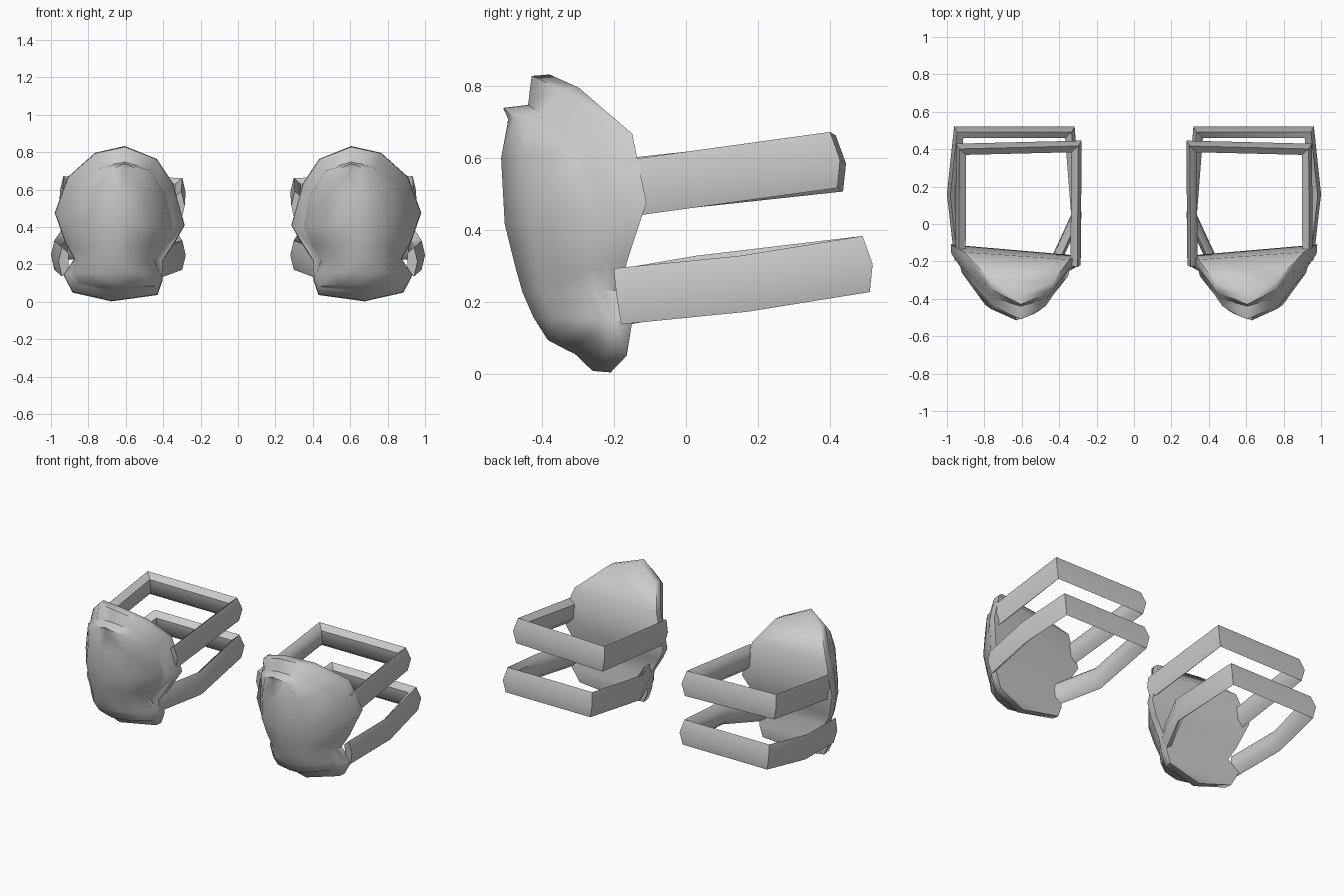
import bpy, bmesh, math
from mathutils import Vector

cube = bpy.data.objects.get("Cube")
if cube:
    bpy.data.objects.remove(cube, do_unlink=True)

grey = bpy.data.materials.new("plain grey")
grey.use_nodes = True
grey.diffuse_color = (0.6, 0.6, 0.6, 1)
grey.node_tree.nodes["Principled BSDF"].inputs["Base Color"].default_value = (0.6, 0.6, 0.6, 1)


def finish(name, bm, side, angle):
    """Mirror to the wanted side, fix normals and make the object."""
    for v in bm.verts:
        v.co.x *= -side
    bmesh.ops.recalc_face_normals(bm, faces=bm.faces)
    mesh = bpy.data.meshes.new(name)
    bm.to_mesh(mesh)
    bm.free()
    mesh.materials.append(grey)
    obj = bpy.data.objects.new(name, mesh)
    bpy.context.collection.objects.link(obj)
    bpy.ops.object.select_all(action='DESELECT')
    obj.select_set(True)
    bpy.context.view_layer.objects.active = obj
    bpy.ops.object.shade_smooth_by_angle(angle=math.radians(angle))


# Rim outline (x, y, z), top to bottom on the outer and inner sides of the knee
RIM_TOP, RIM_BOTTOM = (-.605, -.38, .833), (-.676, -.21, .003)
RIM_OUT = [(-.765, -.30, .797), (-.91, -.15, .668), (-.98, -.11, .476), (-.922, -.165, .31),
           (-.875, -.18, .23), (-.933, -.15, .144), (-.885, -.165, .05)]
RIM_IN = [(-.435, -.31, .765), (-.345, -.19, .63), (-.285, -.17, .41), (-.33, -.19, .33),
          (-.40, -.20, .22), (-.405, -.18, .11), (-.43, -.18, .037)]
# Groove between the rim and the domed plate
GR_TOP, GR_BOTTOM = (-.605, -.44, .748), (-.676, -.31, .055)
GR_OUT = [(-.74, -.40, .722), (-.87, -.28, .626), (-.928, -.23, .433), (-.895, -.24, .29),
          (-.865, -.25, .22), (-.89, -.24, .15), (-.855, -.25, .095)]
GR_IN = [(-.468, -.40, .71), (-.388, -.29, .583), (-.345, -.25, .40), (-.393, -.26, .294),
         (-.445, -.27, .22), (-.415, -.25, .15), (-.44, -.25, .075)]
RIDGE_Y = [-.495, -.515, -.505, -.475, -.455, -.425, -.385]  # depth of the plate's ridge
ROWS = len(RIDGE_Y)


def knee_pad(name, side):
    bm = bmesh.new()

    def ring(top, inner, bottom, outer, forward, shrink=1.0):
        pts = [top, *inner, bottom, *reversed(outer)]
        verts = []
        for x, y, z in pts:
            f = forward(z)
            verts.append(bm.verts.new((-.63 + (x + .63) * shrink, y - f,
                                       .42 + (z - .42) * shrink)))
        return verts

    back = ring(RIM_TOP, RIM_IN, RIM_BOTTOM, RIM_OUT, lambda z: 0)
    front = ring(RIM_TOP, RIM_IN, RIM_BOTTOM, RIM_OUT, lambda z: .05, .99)
    groove = ring(GR_TOP, GR_IN, GR_BOTTOM, GR_OUT, lambda z: 0)
    edge = ring(GR_TOP, GR_IN, GR_BOTTOM, GR_OUT, lambda z: .02 + .03 * max(0, z - .1), .975)
    edge[0].co.y -= .03

    # rim, groove and the plate's edge
    n = len(back)
    for a, b in ((back, front), (front, groove), (groove, edge)):
        for i in range(n):
            j = (i + 1) % n
            bm.faces.new((a[i], a[j], b[j], b[i]))

    def fill(loop, columns):
        """Close a ring with rows of faces running from side to side."""
        rows = []
        for r in range(ROWS):
            left, right = loop[n - 1 - r], loop[1 + r]
            mids = []
            for t, k in columns:
                p = left.co.lerp(right.co, t)
                p.y += (RIDGE_Y[r] - p.y) * k
                mids.append(bm.verts.new(p))
            rows.append([left, *mids, right])
        for r in range(ROWS - 1):
            for c in range(len(rows[0]) - 1):
                bm.faces.new((rows[r][c], rows[r][c + 1], rows[r + 1][c + 1], rows[r + 1][c]))
        for row, tip in ((rows[0], loop[0]), (rows[-1], loop[ROWS + 1])):
            for c in range(len(row) - 1):
                bm.faces.new((row[c], row[c + 1], tip))

    fill(edge, [(.22, .70), (.5, 1), (.78, .70)])   # domed front plate
    fill(back, [])                                  # closed back
    finish(name, bm, side, 50)


# Strap cross-section: (outward, up)
SECTION = [(.012, .078), (.03, 0), (.012, -.078), (-.025, -.045), (-.025, .045)]
UPPER = [(-.925, -.17, .515), (-.922, .40, .595), (-.31, .415, .585), (-.315, -.22, .515)]
LOWER = [(-.93, -.19, .215), (-.97, .16, .25), (-.935, .49, .305), (-.345, .49, .305),
         (-.31, .04, .25), (-.43, -.22, .205)]


def strap(name, path, side):
    """Sweep the section along the path with mitred corners."""
    bm = bmesh.new()
    pts = [Vector(p) for p in path]
    normals = []
    for a, b in zip(pts, pts[1:]):
        d = (b - a).xy.normalized()
        normals.append(Vector((-d.y, d.x)))
    rings = []
    for i, p in enumerate(pts):
        n0, n1 = normals[max(i - 1, 0)], normals[min(i, len(normals) - 1)]
        miter = (n0 + n1) / (1 + n0.dot(n1))
        rings.append([bm.verts.new((p.x + miter.x * o, p.y + miter.y * o - .13 * h, p.z + h))
                      for o, h in SECTION])
    m = len(SECTION)
    for a, b in zip(rings, rings[1:]):
        for k in range(m):
            bm.faces.new((a[k], a[(k + 1) % m], b[(k + 1) % m], b[k]))
    bm.faces.new(rings[0])
    bm.faces.new(rings[-1])
    finish(name, bm, side, 50)


for label, side in (("right", 1), ("left", -1)):
    knee_pad(label + "_knee_pad", side * 1 if side < 0 else 1)
    strap(label + "_upper_strap", UPPER, side)
    strap(label + "_lower_strap", LOWER, side)
